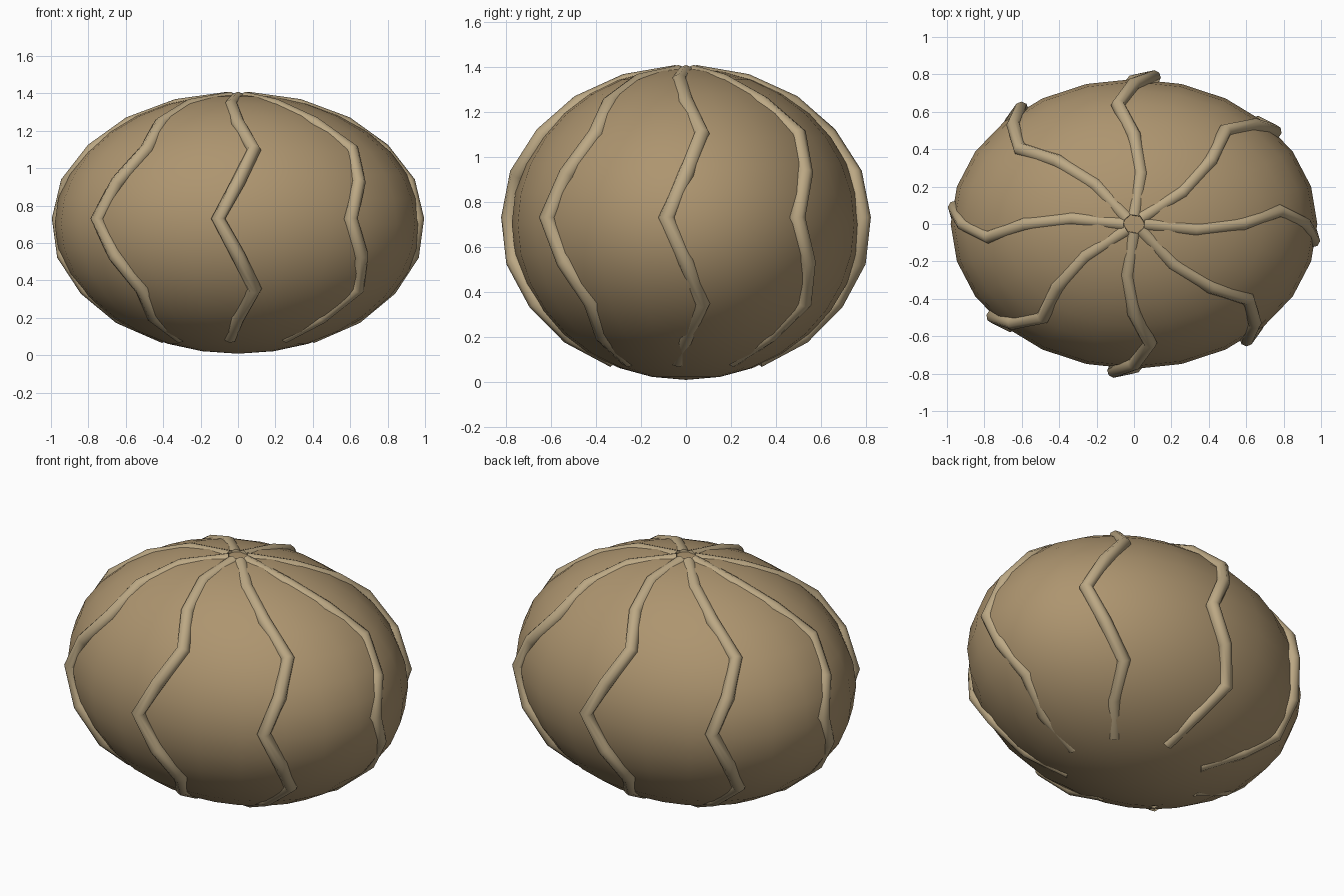
import bpy, math
from math import sin, cos, pi, radians

if "Cube" in bpy.data.objects:
    bpy.data.objects.remove(bpy.data.objects["Cube"])


def material(name, color):
    m = bpy.data.materials.new(name)
    m.diffuse_color = (*color, 1)
    m.use_nodes = True
    m.node_tree.nodes["Principled BSDF"].inputs["Base Color"].default_value = m.diffuse_color
    return m


body_mat = material("husk", (0.42, 0.30, 0.16))
ridge_mat = material("ridge", (0.50, 0.39, 0.23))

# Squashed oval body
bpy.ops.mesh.primitive_uv_sphere_add(segments=24, ring_count=16, radius=1, location=(0, 0, 0.702))
body = bpy.context.object
body.name = "body"
body.scale = (0.98, 0.775, 0.694)
bpy.ops.object.transform_apply(location=False, rotation=False, scale=True)
bpy.ops.object.shade_smooth()
body.data.materials.append(body_mat)


# Wavy ridges running from the crown down to the underside
def ridge(index):
    curve = bpy.data.curves.new("ridge", "CURVE")
    curve.dimensions = "3D"
    curve.bevel_depth = 0.038
    curve.bevel_resolution = 2
    curve.use_fill_caps = True
    spline = curve.splines.new("POLY")
    count = 10
    spline.points.add(count - 1)
    for i in range(count):
        polar = radians(3 + 17 * i)
        around = index * pi / 4 - 0.11 * sin(i * pi / 2)
        spline.points[i].co = (0.964 * sin(polar) * cos(around),
                               0.79 * sin(polar) * sin(around),
                               0.707 + 0.665 * cos(polar), 1)
    spline.use_smooth = True
    obj = bpy.data.objects.new(f"ridge_{index + 1}", curve)
    bpy.context.collection.objects.link(obj)
    curve.materials.append(ridge_mat)
    bpy.ops.object.select_all(action="DESELECT")
    obj.select_set(True)
    bpy.context.view_layer.objects.active = obj
    bpy.ops.object.convert(target="MESH")
    bpy.ops.object.shade_smooth_by_angle(angle=radians(50))


for k in range(8):
    ridge(k)
